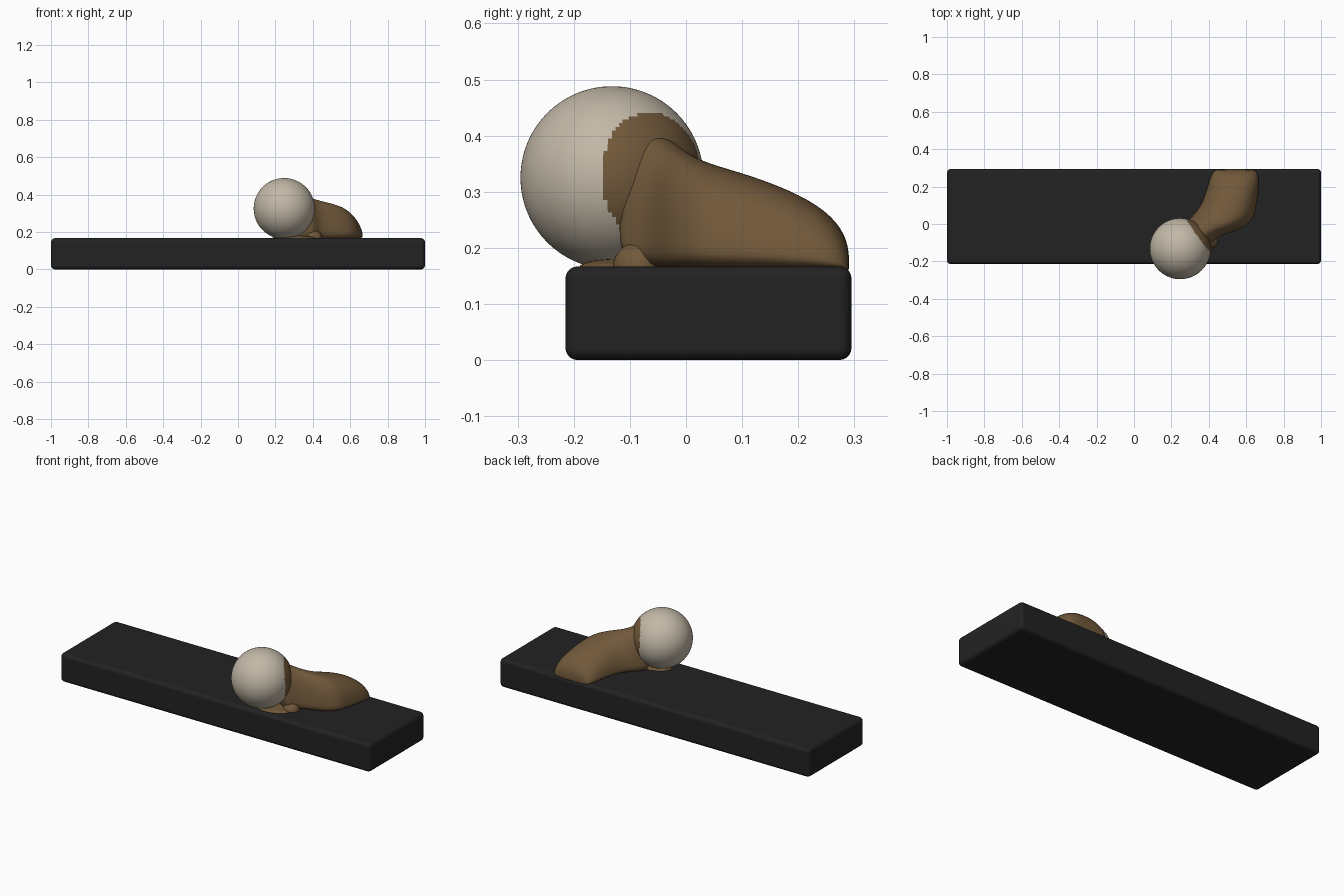
import bpy, bmesh, math
from mathutils import Vector

if "Cube" in bpy.data.objects:
    bpy.data.objects.remove(bpy.data.objects["Cube"])


def material(name, rgb):
    m = bpy.data.materials.new(name)
    m.diffuse_color = (*rgb, 1)
    m.use_nodes = True
    m.node_tree.nodes["Principled BSDF"].inputs["Base Color"].default_value = m.diffuse_color
    return m


black = material("matte black", (0.016, 0.016, 0.016))
cream = material("cream", (0.54, 0.48, 0.385))
brown = material("brown", (0.165, 0.099, 0.043))


def make(name, bm, mats):
    bmesh.ops.recalc_face_normals(bm, faces=bm.faces[:])
    for f in bm.faces:
        f.smooth = True
    me = bpy.data.meshes.new(name)
    bm.to_mesh(me)
    bm.free()
    for m in mats:
        me.materials.append(m)
    ob = bpy.data.objects.new(name, me)
    bpy.context.collection.objects.link(ob)
    return ob


def ellipsoid(name, center, radii, mats):
    bm = bmesh.new()
    bmesh.ops.create_uvsphere(bm, u_segments=128, v_segments=64, radius=1)
    for v in bm.verts:
        v.co = Vector(c + r * p for c, r, p in zip(center, radii, v.co))
    return make(name, bm, mats)


# slab base with rounded edges
bm = bmesh.new()
bmesh.ops.create_cube(bm, size=1)
for v in bm.verts:
    v.co = Vector((v.co.x * 2, v.co.y * 0.51 + 0.04, v.co.z * 0.167 + 0.0835))
slab = make("slab", bm, [black])
bev = slab.modifiers.new("round", "BEVEL")
bev.width = 0.022
bev.segments = 5
slab.modifiers.new("normals", "WEIGHTED_NORMAL")

# ball with a brown patch where the body meets it
centre = Vector((0.247, -0.132, 0.325))
ball = ellipsoid("ball", centre, (0.163,) * 3, [cream, brown])
axis = Vector((0.80, 0.58, -0.03)).normalized()
for f in ball.data.polygons:
    d = (Vector(f.center) - centre).normalized()
    if d.dot(axis) > 0.75 - 0.10 * max(d.z, 0):
        f.material_index = 1

# body: arched sections from the broad back to the neck
# each: left x, y, right x, y, crown height
stations = [
    (0.45, 0.291, 0.63, 0.291, 0.185), (0.425, 0.285, 0.655, 0.285, 0.225),
    (0.405, 0.25, 0.672, 0.25, 0.268), (0.388, 0.19, 0.668, 0.18, 0.304),
    (0.367, 0.125, 0.655, 0.09, 0.332), (0.338, 0.075, 0.638, 0.01, 0.350),
    (0.312, 0.045, 0.55, -0.038, 0.366), (0.29, 0.022, 0.455, -0.065, 0.384),
    (0.262, -0.005, 0.42, -0.10, 0.408), (0.25, -0.05, 0.385, -0.135, 0.43),
]
N, base = 16, 0.155
bm = bmesh.new()
rows = []
for lx, ly, rx, ry, h in stations:
    row = []
    for i in range(N + 1):
        a = math.pi * i / N
        c, s = math.cos(a), math.sin(a)
        t = 0.5 - 0.5 * math.copysign(abs(c) ** 0.85, c)
        row.append(bm.verts.new((lx + (rx - lx) * t, ly + (ry - ly) * t,
                                 base + (h - base) * s ** 0.85)))
    rows.append(row)
for a, b in zip(rows, rows[1:]):
    for i in range(N):
        bm.faces.new((a[i], a[i + 1], b[i + 1], b[i]))
    bm.faces.new((a[N], a[0], b[0], b[N]))
bm.faces.new(rows[0])
bm.faces.new(rows[-1])
body = make("body", bm, [brown])
sub = body.modifiers.new("smooth", "SUBSURF")
sub.levels = sub.render_levels = 2

# small foot beside the neck and the thin skirt under the ball
ellipsoid("foot", (0.405, -0.085, 0.165), (0.045, 0.045, 0.045), [brown])
ellipsoid("skirt", (0.30, -0.115, 0.165), (0.12, 0.075, 0.016), [brown])
